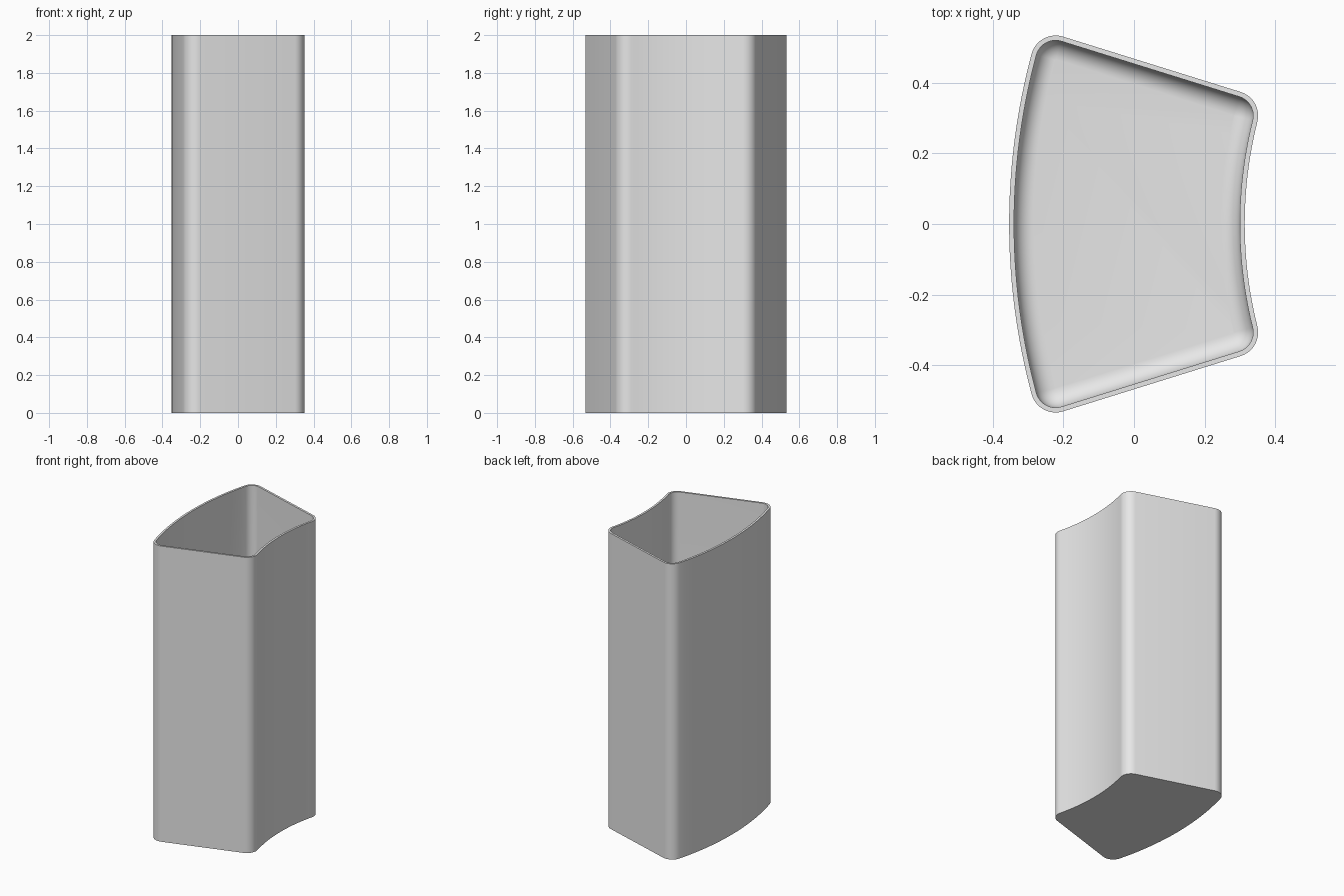
import bpy, bmesh, math

if "Cube" in bpy.data.objects:
    bpy.data.objects.remove(bpy.data.objects["Cube"])

# Sector-shaped open container: two concentric arcs joined by radial sides
CENTRE_X = 1.50        # shared centre of both arcs
R_OUT, R_IN = 1.853, 1.187
HALF = math.radians(17.3)
CORNER = 0.07          # outside corner radius
WALL = 0.014
FLOOR_FILLET = 0.054   # rounding between walls and floor
HEIGHT = 2.0


def arc(cx, cy, r, a0, a1, n):
    return [(cx + r * math.cos(a0 + (a1 - a0) * i / n),
             cy + r * math.sin(a0 + (a1 - a0) * i / n)) for i in range(n + 1)]


def outline(d):
    """Rounded sector outline, offset inward by d."""
    r = CORNER - d
    do, di = R_OUT - CORNER, R_IN + CORNER   # corner centres
    ao = HALF - math.asin(CORNER / do)
    ai = HALF - math.asin(CORNER / di)
    side = HALF + math.pi / 2
    pts = arc(0, 0, R_OUT - d, -ao, ao, 24)
    pts += arc(do * math.cos(ao), do * math.sin(ao), r, ao, side, 10)[1:]
    pts += arc(di * math.cos(ai), di * math.sin(ai), r, side, math.pi + ai, 10)
    pts += arc(0, 0, R_IN + d, ai, -ai, 24)[1:]
    pts += arc(di * math.cos(ai), -di * math.sin(ai), r,
               math.pi - ai, 2 * math.pi - side, 10)[1:]
    pts += arc(do * math.cos(ao), -do * math.sin(ao), r, -side, -ao, 10)[:-1]
    # the wide arc faces -x
    return [(CENTRE_X - x, -y) for x, y in pts]


# Rings: outer wall up, over the rim, down the inner wall, round into the floor
levels = [(0, 0), (0, HEIGHT), (WALL, HEIGHT)]
for i in range(9):
    a = math.pi / 2 * i / 8
    levels.append((WALL + FLOOR_FILLET * (1 - math.cos(a)),
                   WALL + FLOOR_FILLET * (1 - math.sin(a))))

bm = bmesh.new()
rings = [[bm.verts.new((x, y, z)) for x, y in outline(d)] for d, z in levels]
n = len(rings[0])
for low, high in zip(rings, rings[1:]):
    for i in range(n):
        j = (i + 1) % n
        bm.faces.new((low[i], low[j], high[j], high[i]))
bm.faces.new(rings[0][::-1])   # underside
bm.faces.new(rings[-1])        # inside floor
bmesh.ops.recalc_face_normals(bm, faces=bm.faces)

mesh = bpy.data.meshes.new("container")
bm.to_mesh(mesh)
bm.free()
container = bpy.data.objects.new("container", mesh)
bpy.context.collection.objects.link(container)

grey = bpy.data.materials.new("light grey")
grey.diffuse_color = (0.8, 0.8, 0.8, 1)
grey.use_nodes = True
grey.node_tree.nodes["Principled BSDF"].inputs["Base Color"].default_value = grey.diffuse_color
mesh.materials.append(grey)

bpy.context.view_layer.objects.active = container
container.select_set(True)
bpy.ops.object.shade_smooth_by_angle(angle=math.radians(30))
